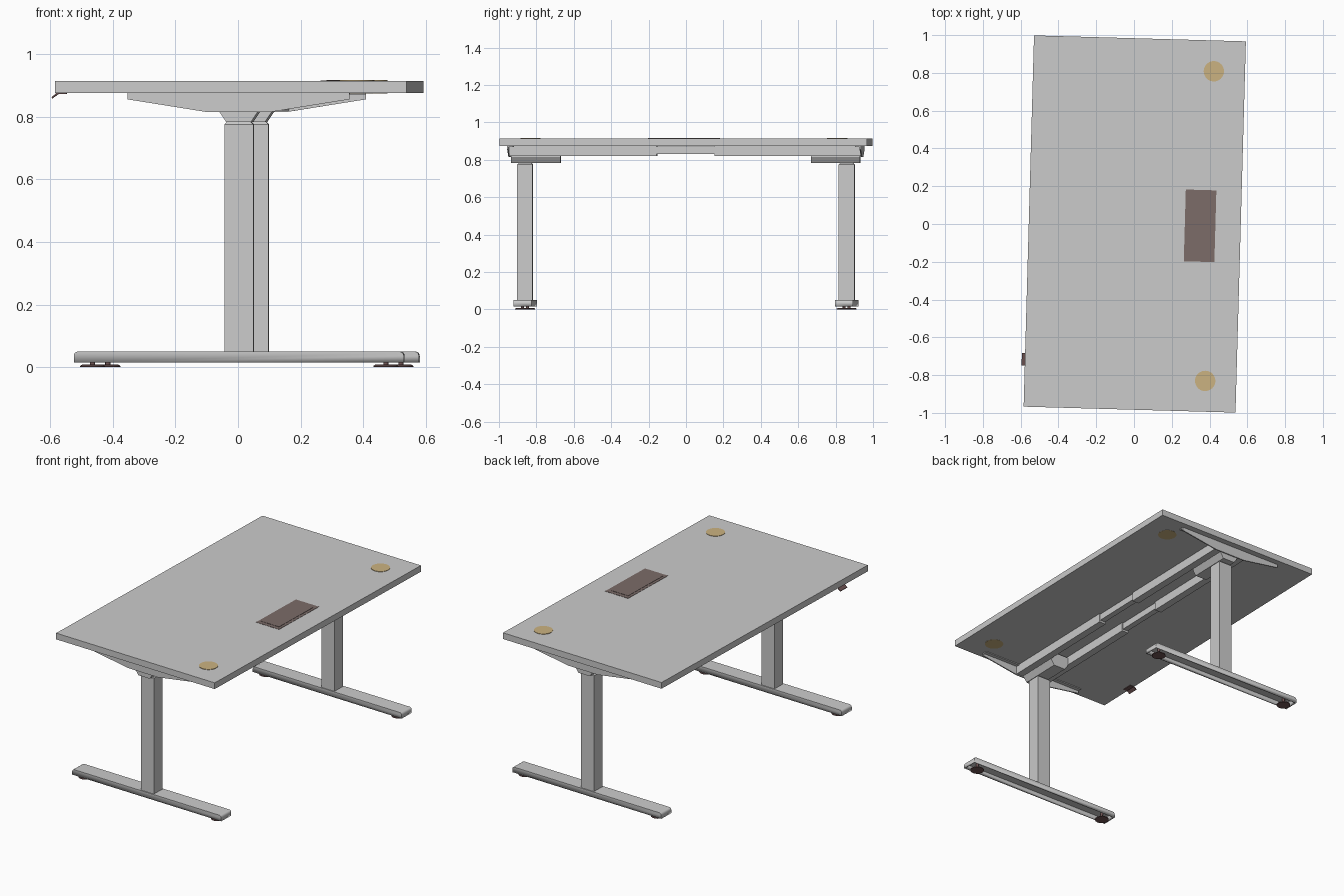
import bpy, bmesh, math
from mathutils import Matrix, Vector

if "Cube" in bpy.data.objects:
    bpy.data.objects.remove(bpy.data.objects["Cube"])

# The whole desk is turned slightly about z
TURN = Matrix.Translation((0.004, 0, 0)) @ Matrix.Rotation(-0.028, 4, 'Z')
CX = 0.024  # frame centre line in desk space


def material(name, rgb):
    m = bpy.data.materials.new(name)
    m.diffuse_color = (*rgb, 1)
    m.use_nodes = True
    m.node_tree.nodes["Principled BSDF"].inputs["Base Color"].default_value = m.diffuse_color
    return m


RUBBER = material("rubber", (0.16, 0.09, 0.09))
BROWN = material("hatch_brown", (0.20, 0.15, 0.14))
TAN = material("grommet_tan", (0.60, 0.45, 0.22))


def finish(name, bm, mat=None, smooth=False):
    bmesh.ops.recalc_face_normals(bm, faces=bm.faces)
    me = bpy.data.meshes.new(name)
    bm.to_mesh(me)
    bm.free()
    me.transform(TURN)
    ob = bpy.data.objects.new(name, me)
    bpy.context.collection.objects.link(ob)
    if mat:
        me.materials.append(mat)
    if smooth:
        bpy.context.view_layer.objects.active = ob
        ob.select_set(True)
        bpy.ops.object.shade_smooth_by_angle(angle=math.radians(35))
        ob.select_set(False)
    return ob


def add_box(bm, x0, x1, y0, y1, z0, z1):
    m = Matrix.Translation(((x0 + x1) / 2, (y0 + y1) / 2, (z0 + z1) / 2))
    m = m @ Matrix.Diagonal((x1 - x0, abs(y1 - y0), z1 - z0, 1))
    return bmesh.ops.create_cube(bm, size=1, matrix=m)


def box(name, *dims, mat=None):
    bm = bmesh.new()
    add_box(bm, *dims)
    return finish(name, bm, mat)


def add_disc(bm, x, y, z0, z1, r0, r1, n=32):
    bmesh.ops.create_cone(bm, cap_ends=True, segments=n, radius1=r0, radius2=r1, depth=z1 - z0,
                          matrix=Matrix.Translation((x, y, (z0 + z1) / 2)))


def extrude_y(name, pts, y0, y1, mat=None):
    """Extrude an xz profile along y."""
    bm = bmesh.new()
    f = bm.faces.new([bm.verts.new((x, y0, z)) for x, z in pts])
    r = bmesh.ops.extrude_face_region(bm, geom=[f])
    bmesh.ops.translate(bm, vec=(0, y1 - y0, 0),
                        verts=[v for v in r['geom'] if isinstance(v, bmesh.types.BMVert)])
    return finish(name, bm, mat)


def mirror_profile(half):
    """Mirror a right-hand half profile about the frame centre line."""
    return [(CX + x, z) for x, z in half] + [(CX - x, z) for x, z in reversed(half)]


# Tabletop
box("tabletop", -0.561, 0.561, -0.983, 0.983, 0.875, 0.914)

# Cable hatch: frame and flap
box("hatch_frame", 0.265, 0.427, -0.19, 0.19, 0.90, 0.9155, mat=BROWN)
box("hatch_flap", 0.283, 0.409, -0.165, 0.165, 0.91, 0.917, mat=BROWN)

for side, s in (("front", -1), ("back", 1)):
    # Cable grommet
    bm = bmesh.new()
    add_disc(bm, 0.396, s * 0.82, 0.874, 0.9165, 0.054, 0.054)
    finish(side + "_grommet", bm, TAN, True)

    # Foot: hollow tray with rounded upper edges, open below
    bm = bmesh.new()
    y = s * 0.86
    add_box(bm, CX - 0.527, CX + 0.527, y - 0.048, y + 0.048, 0.015, 0.05)
    bmesh.ops.delete(bm, geom=[f for f in bm.faces if f.calc_center_median().z < 0.016],
                     context='FACES_ONLY')
    ends = [e for e in bm.edges if all(v.co.z > 0.04 for v in e.verts)
            and abs(e.verts[0].co.x - e.verts[1].co.x) < 0.01]
    bmesh.ops.bevel(bm, geom=ends, offset=0.014, segments=4, profile=0.5, affect='EDGES')
    foot = finish(side + "_foot", bm, None, True)
    mod = foot.modifiers.new("sheet", 'SOLIDIFY')
    mod.thickness = 0.006
    mod.offset = -1
    mod.use_even_offset = True

    # Levelling pads
    for end, t in (("left", -1), ("right", 1)):
        bm = bmesh.new()
        px = CX + t * 0.468
        add_disc(bm, px, y, 0.0, 0.004, 0.04, 0.04)
        add_disc(bm, px, y, 0.004, 0.008, 0.04, 0.034)
        add_disc(bm, px, y, 0.006, 0.046, 0.008, 0.008, 16)
        finish(f"{side}_{end}_pad", bm, RUBBER, True)

    # Column with chamfered top
    bm = bmesh.new()
    add_box(bm, CX - 0.046, CX + 0.046, y - 0.042, y + 0.042, 0.047, 0.785)
    top = [e for e in bm.edges if all(v.co.z > 0.7 for v in e.verts)]
    bmesh.ops.bevel(bm, geom=top, offset=0.01, segments=1, affect='EDGES')
    finish(side + "_column", bm)

    # Drive housing between the rails
    extrude_y(side + "_housing",
              mirror_profile([(0.040, 0.783), (0.062, 0.816), (0.062, 0.868)]),
              s * 0.933, s * 0.67)

    # Tapered side bracket
    extrude_y(side + "_bracket",
              mirror_profile([(0.105, 0.815), (0.355, 0.855), (0.355, 0.875)]),
              s * 0.946, s * 0.939)
    # Bracket flange against the tabletop
    box(side + "_bracket_flange", CX - 0.355, CX + 0.355, min(s * 0.946, s * 0.915),
        max(s * 0.946, s * 0.915), 0.870, 0.8755)

# Telescoping rails under the top
for side, t in (("left", -1), ("right", 1)):
    x = CX + t * 0.085
    box(side + "_inner_rail", x - 0.018, x + 0.018, -0.5, 0.5, 0.832, 0.872)
    for end, s in (("front", -1), ("back", 1)):
        box(f"{side}_{end}_rail", x - 0.023, x + 0.023,
            min(s * 0.155, s * 0.94), max(s * 0.155, s * 0.94), 0.82, 0.875)

# Height control under the left edge
extrude_y("height_control",
          [(-0.530, 0.876), (-0.561, 0.876), (-0.578, 0.862), (-0.576, 0.858),
           (-0.557, 0.872), (-0.530, 0.872)],
          -0.765, -0.70, RUBBER)
